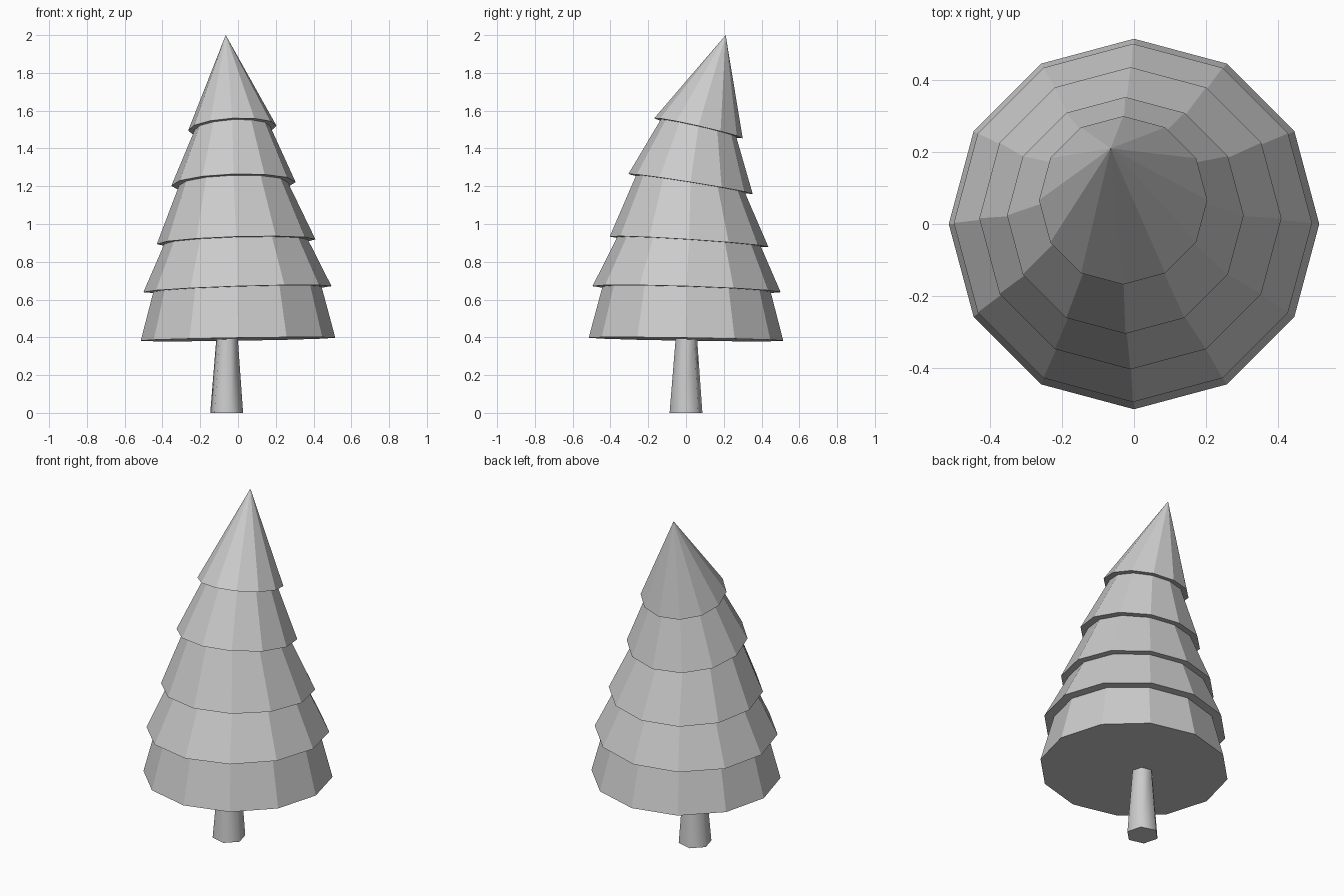
import bpy, bmesh, math

if "Cube" in bpy.data.objects:
    bpy.data.objects.remove(bpy.data.objects["Cube"])

SIDES = 12


def make_object(name, bm):
    bmesh.ops.recalc_face_normals(bm, faces=bm.faces[:])
    mesh = bpy.data.meshes.new(name)
    bm.to_mesh(mesh)
    bm.free()
    obj = bpy.data.objects.new(name, mesh)
    bpy.context.collection.objects.link(obj)
    return obj


def ring(bm, centre, radius, tilt=(0, 0), sides=SIDES, turn=0.0):
    """Polygon ring whose height follows a tilted plane through its centre."""
    cx, cy, cz = centre
    verts = []
    for i in range(sides):
        a = turn + math.tau * i / sides
        dx, dy = radius * math.cos(a), radius * math.sin(a)
        verts.append(bm.verts.new((cx + dx, cy + dy, cz + tilt[0] * dx + tilt[1] * dy)))
    return verts


def bridge(bm, low, high):
    n = len(low)
    for i in range(n):
        j = (i + 1) % n
        bm.faces.new((low[i], low[j], high[j], high[i]))


# Foliage tiers: rim centre, rim radius, radius where the tier below meets it, tilt
tiers = [
    ((0.0, 0.0, 0.39), 0.515, 0.0, (0.0155, -0.0155)),
    ((-0.003, 0.003, 0.655), 0.498, 0.445, (0.032, -0.032)),
    ((-0.01, 0.016, 0.906), 0.42, 0.38, (0.03, -0.065)),
    ((-0.024, 0.024, 1.212), 0.329, 0.288, (0.03, -0.16)),
    ((-0.03, 0.066, 1.507), 0.234, 0.2, (0.053, -0.227)),
]
apex = (-0.065, 0.21, 2.0)

# Foliage: stacked leaning skirts ending in a point
bm = bmesh.new()
rim = None
for centre, radius, neck, tilt in tiers:
    new_rim = ring(bm, centre, radius, tilt)
    if rim is None:
        bm.faces.new(new_rim)
    else:
        inner = ring(bm, centre, neck, tilt)
        bridge(bm, rim, inner)
        bridge(bm, inner, new_rim)
    rim = new_rim
tip = bm.verts.new(apex)
for i in range(SIDES):
    bm.faces.new((rim[i], rim[(i + 1) % SIDES], tip))
make_object("foliage", bm)

# Trunk: tapered six-sided post, smooth around the sides
bm = bmesh.new()
turn = math.radians(45)
base = ring(bm, (-0.06, 0, 0), 0.09, sides=6, turn=turn)
top = ring(bm, (-0.058, 0.002, 0.392), 0.059, sides=6, turn=turn)
bridge(bm, base, top)
bm.faces.new(base)
bm.faces.new(top)
trunk = make_object("trunk", bm)
bpy.ops.object.select_all(action="DESELECT")
trunk.select_set(True)
bpy.context.view_layer.objects.active = trunk
bpy.ops.object.shade_smooth_by_angle(angle=math.radians(65))
